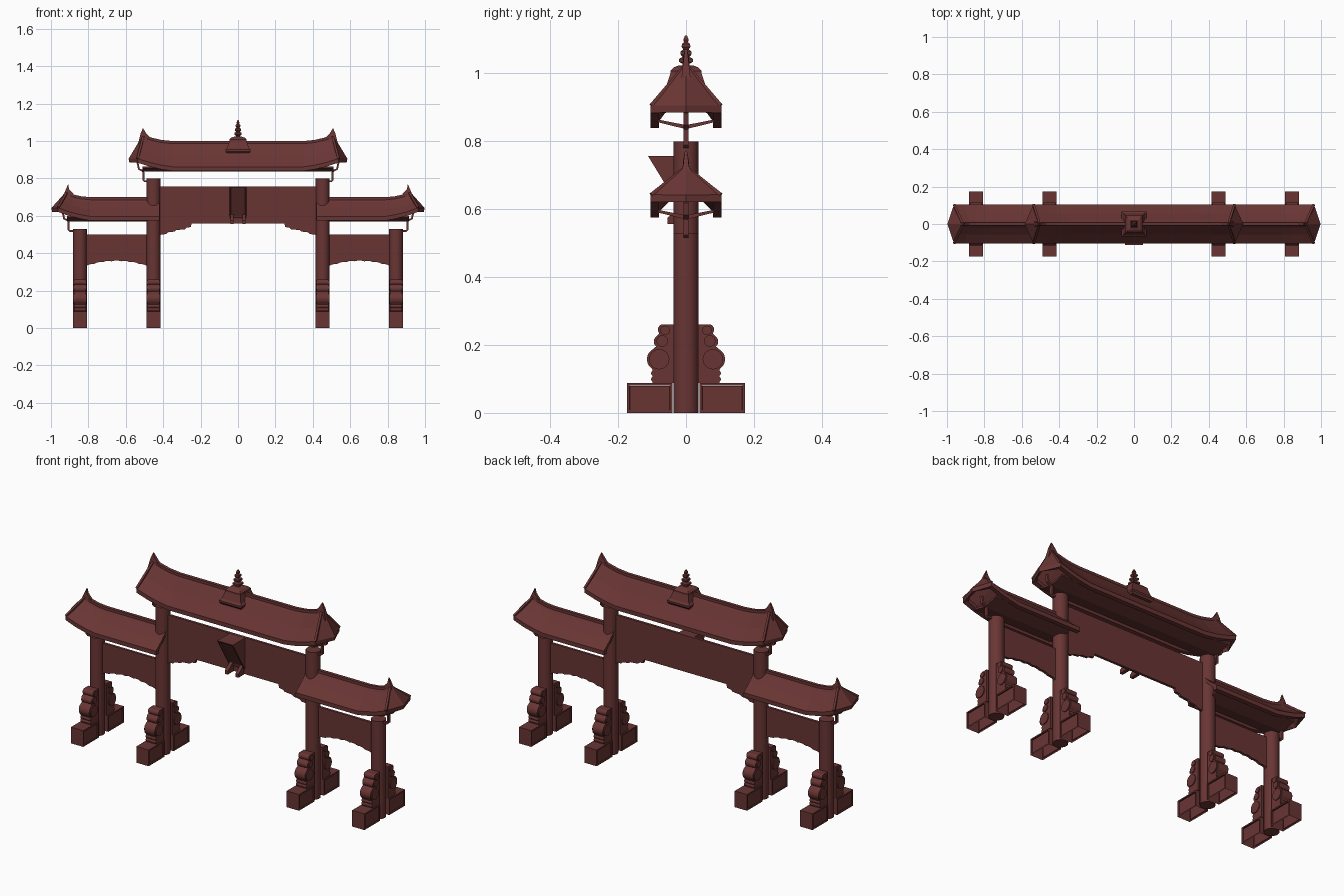
import bpy, bmesh, math
from mathutils import Vector

if "Cube" in bpy.data.objects:
    bpy.data.objects.remove(bpy.data.objects["Cube"])

mat = bpy.data.materials.new("dark_red_wood")
mat.diffuse_color = (0.14, 0.036, 0.034, 1)
mat.use_nodes = True
mat.node_tree.nodes["Principled BSDF"].inputs["Base Color"].default_value = mat.diffuse_color


def finish(bm, name, smooth=False):
    bmesh.ops.remove_doubles(bm, verts=bm.verts, dist=1e-5)
    bmesh.ops.recalc_face_normals(bm, faces=bm.faces)
    me = bpy.data.meshes.new(name)
    bm.to_mesh(me)
    bm.free()
    me.materials.append(mat)
    ob = bpy.data.objects.new(name, me)
    bpy.context.collection.objects.link(ob)
    if smooth:
        bpy.ops.object.select_all(action='DESELECT')
        ob.select_set(True)
        bpy.context.view_layer.objects.active = ob
        bpy.ops.object.shade_smooth_by_angle(angle=math.radians(35))
    return ob


def rings(bm, loops, closed=True, caps=True):
    """Bridge a list of equal-length point loops."""
    vs = [[bm.verts.new(p) for p in lp] for lp in loops]
    n = len(vs[0])
    for a, b in zip(vs, vs[1:]):
        for i in range(n if closed else n - 1):
            j = (i + 1) % n
            bm.faces.new((a[i], a[j], b[j], b[i]))
    if caps:
        bm.faces.new(vs[0])
        bm.faces.new(vs[-1])
    return vs


def lathe(name, prof, n, x=0, y=0, rot=0, smooth=False):
    bm = bmesh.new()
    rings(bm, [[(x + r * math.cos(rot + 2 * math.pi * i / n),
                 y + r * math.sin(rot + 2 * math.pi * i / n), z) for i in range(n)]
               for r, z in prof])
    return finish(bm, name, smooth)


def slab_xz(name, pts, y0, y1):
    bm = bmesh.new()
    rings(bm, [[(x, y, z) for x, z in pts] for y in (y0, y1)])
    return finish(bm, name)


def slab_yz(name, pts, x0, x1):
    bm = bmesh.new()
    rings(bm, [[(x, y, z) for y, z in pts] for x in (x0, x1)])
    return finish(bm, name)


def bar(name, path, w, h=None):
    """Square bar along a path of points."""
    h = h or w
    bm = bmesh.new()
    path = [Vector(p) for p in path]
    loops = []
    for i, p in enumerate(path):
        d = (path[min(i + 1, len(path) - 1)] - path[max(i - 1, 0)]).normalized()
        side = Vector((0, 1, 0)) if abs(d.y) < 0.5 else Vector((1, 0, 0))
        up = d.cross(side).normalized()
        side = up.cross(d)
        loops.append([p + side * a * w + up * b * h for a, b in ((-1, -1), (1, -1), (1, 1), (-1, 1))])
    rings(bm, loops)
    return finish(bm, name)


def arc(cy, cz, r, a0, a1, n):
    return [(cy + r * math.cos(math.radians(a0 + (a1 - a0) * i / n)),
             cz + r * math.sin(math.radians(a0 + (a1 - a0) * i / n))) for i in range(n + 1)]


# Roof half: hollow shell lofted along x, upswept at the end, closed by a pointed hip
HALF = 0.105


def roof(name, s, ridge, eave, stations, tip, horn):
    bm = bmesh.new()
    loops = []
    for x, xc, dr, de in stations:  # ridge x, eave x, ridge rise, eave rise
        R, E = ridge + dr, eave + de
        half = [(0.009, R), (0.009, R - 0.014), (0.018, R - 0.026),
                (0.055, R - 0.026 - (R - E - 0.045) * 0.47),
                (HALF, E + 0.022), (HALF, E), (0.08, E), (0.08, E + 0.018)]
        sec = half + [(0, R - 0.03)] + [(-y, z) for y, z in reversed(half)]
        loops.append([(s * (x + (xc - x) * abs(y) / HALF), y, z) for y, z in sec])
    vs = rings(bm, loops, caps=False)
    a = vs[0]
    n = len(a)
    for i in range(8):  # inner end shows the shell thickness
        j = n - 1 - i
        if i == 0:
            bm.faces.new((a[0], a[1], a[n - 2], a[n - 1]))
    for k in (0, n):
        q = [a[i] if k == 0 else a[n - 1 - i] for i in range(8)]
        bm.faces.new(q[1:] + [a[8]])
    e = vs[-1]
    t = bm.verts.new((s * tip[0], 0, tip[1]))
    tl = bm.verts.new((s * (tip[0] - 0.004), 0, tip[1] - 0.02))
    pk = bm.verts.new((s * (stations[-1][0] + 0.004), 0, ridge + stations[-1][2]))
    for q in ([e[i] for i in range(8)], [e[n - 1 - i] for i in range(8)]):
        for tri in ((pk, q[0], q[1]), (pk, q[1], q[2]), (pk, q[2], q[3]), (pk, q[3], q[4]), (pk, q[4], t),
                    (q[4], q[5], tl, t), (q[5], q[6], tl), (q[6], q[7], tl), (q[7], e[8], tl)):
            bm.faces.new(tri)
    finish(bm, name)
    # hip ridges and upturned horn
    x, xc, dr, de = stations[-1]
    P = (s * x, 0, ridge + dr - 0.005)
    for sy in (-1, 1):
        C = (s * xc, sy * HALF * 0.98, eave + de + 0.022)
        bar(name + "_hip_ridge", [P, C], 0.006, 0.005)
    bm = bmesh.new()
    zr = ridge + dr
    rings(bm, [[(s * (x - 0.035), y * 0.4, zr - 0.012), (s * (x - 0.012), y * 0.6, zr + 0.012),
                (s * horn[0], y * 0.25, horn[1]), (s * (horn[0] + 0.012), y * 0.5, horn[1] - 0.028),
                (s * (x + 0.03), y, zr - 0.05), (s * x, y, zr - 0.055)] for y in (-0.014, 0.014)])
    finish(bm, name + "_horn")


UP = [(0, 0, 0, 0), (0.35, 0.35, 0, 0), (0.41, 0.41, 0.006, 0.009),
      (0.46, 0.47, 0.018, 0.023), (0.505, 0.537, 0.032, 0.044)]
LOW = [(0.42, 0.42, 0, 0), (0.79, 0.79, 0, 0), (0.84, 0.845, 0.005, 0.01),
       (0.88, 0.905, 0.015, 0.025), (0.915, 0.962, 0.03, 0.046)]

# Lobed drum-stone outline
DRUM = ([(0.035, 0.088), (0.098, 0.088)] + arc(0.094, 0.099, 0.009, -60, 60, 4)
        + arc(0.094, 0.117, 0.009, -60, 60, 4) + arc(0.082, 0.158, 0.033, -55, 55, 10)
        + arc(0.076, 0.210, 0.019, -50, 55, 7) + arc(0.067, 0.245, 0.016, -45, 90, 8)
        + [(0.035, 0.261)])

for s, side in ((-1, "left"), (1, "right")):
    for px, top, nm in ((0.452, 0.80, "inner"), (0.845, 0.53, "outer")):
        x = s * px
        lathe(f"{side}_{nm}_post", [(0.037, 0), (0.037, top)], 24, x, smooth=True)
        for sy in (-1, 1):
            # hollow plinth with recessed side panels
            bm = bmesh.new()
            bmesh.ops.create_cube(bm, size=1)
            for v in bm.verts:
                v.co = (x + v.co.x * 0.074, sy * 0.107 + v.co.y * 0.135, 0.044 + v.co.z * 0.088)
            bm.normal_update()
            sides = [f for f in bm.faces if abs(f.normal.x) > 0.9]
            bmesh.ops.inset_individual(bm, faces=sides, thickness=0.011)
            bmesh.ops.inset_individual(bm, faces=sides, thickness=0.002, depth=-0.004)
            bm.normal_update()
            bmesh.ops.delete(bm, geom=[f for f in bm.faces if f.normal.z < -0.9], context='FACES')
            finish(bm, f"{side}_{nm}_plinth")
            # drum stone with raised round bosses
            slab_yz(f"{side}_{nm}_drum_stone", [(sy * y, z) for y, z in DRUM], x - 0.031, x + 0.031)
            for cy, cz, r in ((0.079, 0.158, 0.03), (0.07, 0.212, 0.017), (0.062, 0.243, 0.014)):
                slab_yz(f"{side}_{nm}_drum_boss", arc(sy * cy, cz, r, 0, 337.5, 15), x - 0.036, x + 0.036)
        # bent bracket arm under the roof end
        d = (0, 0) if nm == "inner" else (0.4, -0.265)
        bar(f"{side}_{nm}_bracket_arm",
            [(s * (a + d[0]), 0, z + d[1]) for a, z in
             ((0.46, 0.785), (0.50, 0.785), (0.506, 0.79), (0.506, 0.835),
              (0.512, 0.842), (0.53, 0.85), (0.537, 0.885))], 0.008, 0.005)

    roof(f"{side}_upper_roof", s, 1.0, 0.84, UP, (0.585, 0.905), (0.508, 1.07))
    roof(f"{side}_lower_roof", s, 0.70, 0.575, LOW, (0.998, 0.642), (0.908, 0.77))

    # scalloped side panel
    pts = [(s * 0.82, 0.50), (s * 0.48, 0.50)]
    for i in range(41):
        t = i / 40
        z = 0.327 + 0.03 * (1 - (2 * t - 1) ** 2) + 0.005 * abs(math.sin(t * math.pi * 7))
        pts.append((s * (0.48 + 0.34 * t), z))
    slab_xz(f"{side}_side_panel", pts, -0.007, 0.007)

# V-shaped soffits under the roofs
for nm, x0, x1, z in (("upper", -0.51, 0.51, 0.836), ("left_lower", -0.915, -0.45, 0.57),
                      ("right_lower", 0.45, 0.915, 0.57)):
    slab_yz(nm + "_soffit", [(-0.082, z + 0.02), (0, z), (0.082, z + 0.02),
                             (0.082, z + 0.028), (0, z + 0.012), (-0.082, z + 0.028)], x0, x1)

# Main panel with stepped corner brackets
low = [(0.425, 0.497), (0.385, 0.503), (0.375, 0.512), (0.34, 0.516), (0.33, 0.524),
       (0.285, 0.528), (0.275, 0.537), (0.252, 0.54), (0.248, 0.56)]
slab_xz("main_panel", [(-0.425, 0.758)] + [(-x, z) for x, z in low]
        + list(reversed(low)) + [(0.425, 0.758)], -0.007, 0.007)

# Tilted plaque: wedge with a recessed face, on two small feet
bm = bmesh.new()
rings(bm, [[(x, -0.112, 0.757), (x, -0.007, 0.757), (x, -0.007, 0.585)] for x in (-0.047, 0.047)])
bmesh.ops.recalc_face_normals(bm, faces=bm.faces)
face = [f for f in bm.faces if f.normal.y < -0.5 and f.normal.z < -0.1]
bmesh.ops.inset_individual(bm, faces=face, thickness=0.011)
bmesh.ops.inset_individual(bm, faces=face, thickness=0.001, depth=-0.008)
finish(bm, "plaque")
for x in (-0.032, 0.032):
    slab_yz("plaque_foot", [(-0.007, 0.557), (-0.055, 0.557), (-0.055, 0.575), (-0.007, 0.61)],
            x - 0.009, x + 0.009)

# Square ridge ornament and tiered finial
q = math.sqrt(2)
lathe("ridge_ornament", [(r * q, z) for r, z in
      ((0.06, 0.935), (0.067, 0.945), (0.067, 0.955), (0.058, 0.963), (0.046, 1.0),
       (0.046, 1.008), (0.036, 1.018), (0.02, 1.024))], 4, rot=math.pi / 4)
lathe("finial", [(r * q, z) for r, z in
      ((0.01, 1.015), (0.01, 1.028), (0.02, 1.034), (0.02, 1.043), (0.01, 1.049), (0.016, 1.056),
       (0.016, 1.065), (0.008, 1.071), (0.013, 1.078), (0.012, 1.087), (0.006, 1.092),
       (0.008, 1.099), (0.003, 1.112))], 4, rot=math.pi / 4)
